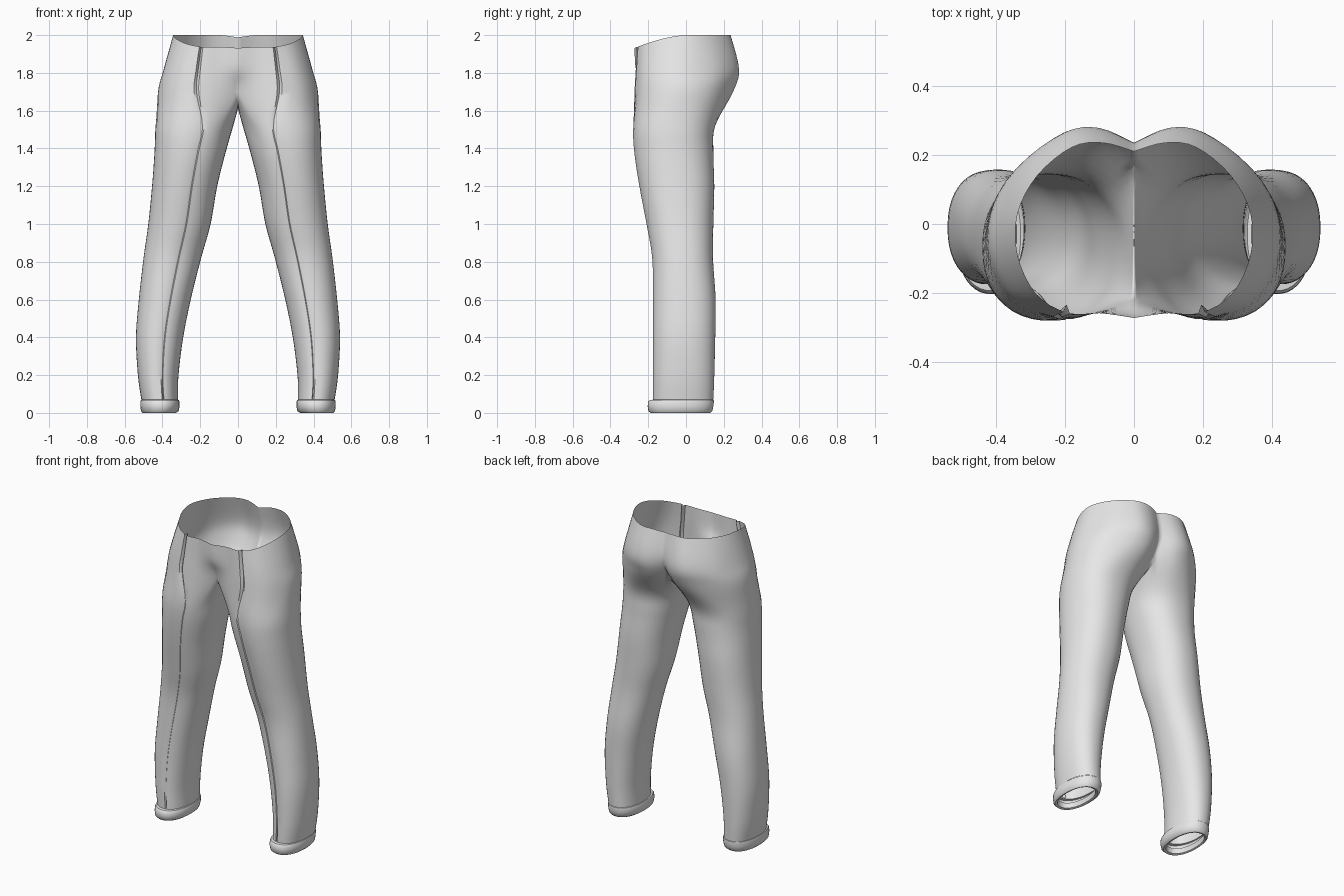
import bpy, bmesh, math
from mathutils import Vector

old = bpy.data.objects.get("Cube")
if old:
    bpy.data.objects.remove(old)

fabric = bpy.data.materials.new("light grey fabric")
fabric.use_nodes = True
GREY = (0.8, 0.8, 0.8, 1)
fabric.diffuse_color = GREY
fabric.node_tree.nodes["Principled BSDF"].inputs["Base Color"].default_value = GREY

OUTER = 36    # column of the back centre seam; column 0 is the front one
INNER = 10    # steps around the inside of the thigh
TOTAL = OUTER + INNER
PLEAT = 8     # column of the front crease
STEPS = 5     # rows between two sections


def spline(p, t):
    """Point on a smooth curve through p, with t counted in segments."""
    k = min(int(t), len(p) - 2)
    f = t - k
    a, b, c, d = p[max(k - 1, 0)], p[k], p[k + 1], p[min(k + 2, len(p) - 1)]
    return (b * 2 + (c - a) * f + (a * 2 - b * 5 + c * 4 - d) * f ** 2
            + (b * 3 - a - c * 3 + d) * f ** 3) / 2


def leg_angle(i):
    if i <= PLEAT:
        deg = -135 + 35 * i / PLEAT
    elif i <= OUTER:
        deg = -100 + 235 * (i - PLEAT) / (OUTER - PLEAT)
    else:
        deg = 135 + 90 * (i - OUTER) / INNER
    return math.radians(deg)


def leg_ring(z, x_in, x_out, front, back):
    def soft(v):
        return math.copysign(abs(v) ** 0.9, v)
    cx, cy = (x_in + x_out) / 2, (front + back) / 2
    rx, ry = (x_out - x_in) / 2, (back - front) / 2
    return [Vector((cx + rx * soft(math.cos(leg_angle(i))),
                    cy + ry * soft(math.sin(leg_angle(i))), z)) for i in range(TOTAL)]


def torso_arc(z, outline):
    pts = [Vector((x, y, z)) for x, y in outline]
    return [spline(pts, i * (len(pts) - 1) / OUTER) for i in range(OUTER + 1)]


def skin(name, rows):
    """Join rows of points, closed rings or open arcs, and mirror the result."""
    bm = bmesh.new()
    grid = [[bm.verts.new(p) for p in row] for row in rows]
    for low, high in zip(grid, grid[1:]):
        count = len(low) if len(high) == TOTAL else OUTER
        for i in range(count):
            j = (i + 1) % len(low)
            bm.faces.new((low[i], low[j], high[j], high[i]))
    mesh = bpy.data.meshes.new(name)
    bm.to_mesh(mesh)
    bm.free()
    mesh.materials.append(fabric)
    obj = bpy.data.objects.new(name, mesh)
    bpy.context.collection.objects.link(obj)
    mirror = obj.modifiers.new("Mirror", 'MIRROR')
    mirror.merge_threshold = 0.0005
    bpy.ops.object.select_all(action='DESELECT')
    obj.select_set(True)
    bpy.context.view_layer.objects.active = obj
    bpy.ops.object.shade_smooth_by_angle(angle=math.radians(45))
    return obj


# Leg sections: height, inner x, outer x, front y, back y
sections = [leg_ring(*s) for s in (
    (0.07, .318, .512, -.175, .145), (0.2, .315, .53, -.175, .15),
    (0.4, .29, .54, -.175, .155), (0.6, .25, .525, -.175, .157),
    (0.82, .195, .5, -.18, .143), (1.0, .145, .475, -.21, .145),
    (1.2, .11, .455, -.248, .15), (1.38, .065, .442, -.275, .145),
    (1.52, .025, .436, -.28, .155))]
leg_count = len(sections)

# Crotch section, its inner part hanging as a U on the centre plane
crotch = torso_arc(1.7, [(0, -.22), (.1, -.255), (.22, -.272), (.345, -.22), (.415, -.1),
                         (.415, .03), (.35, .15), (.22, .235), (.1, .245), (0, .18)])
for i in range(1, INNER):
    a = math.pi * i / INNER
    crotch.append(Vector((0, -.02 + .2 * math.cos(a), 1.7 - .09 * math.sin(a))))
sections.append(crotch)

# Hip and waist arcs, from the front centre round to the back centre
sections.append(torso_arc(1.82, [
    (0, -.265), (.1, -.258), (.21, -.265), (.32, -.215), (.385, -.1),
    (.385, .03), (.32, .17), (.2, .265), (.1, .278), (0, .235)]))
waist = torso_arc(2, [
    (0, -.272), (.1, -.258), (.195, -.258), (.285, -.2), (.337, -.09),
    (.337, .03), (.28, .14), (.18, .222), (.09, .235), (0, .21)])
for p in waist:
    p.z -= 0.068 * max(0, -p.y / .272) ** 1.6
    if p.y > 0:
        p.z -= 0.012 * max(0, 1 - p.x / .08)
sections.append(waist)

# Interpolate every column between the sections
rows = []
for k in range((len(sections) - 1) * STEPS + 1):
    t = k / STEPS
    width = TOTAL if t <= leg_count else OUTER + 1
    row = []
    for i in range(width):
        column = [s[i] for s in sections if i < len(s)]
        p = spline(column, t)
        p.x = max(p.x, 0)
        if t >= leg_count and i in (0, OUTER):
            p.x = 0
        row.append(p)
    # Narrow pressed crease, deepest at waist and hem
    mid = row[PLEAT]
    for i in (PLEAT - 1, PLEAT + 1):
        row[i] = row[i].lerp(mid, 0.6)
    depth = 0.005 + 0.02 * max(0, (mid.z - 1.55) / .4) + 0.018 * max(0, 1 - mid.z / .2)
    mid.y += depth
    rows.append(row)
skin("trousers", rows)

# Turned hem at each ankle, from the inside edge round to the outer top
skin("cuffs", [leg_ring(*s) for s in (
    (.035, .345, .49, -.165, .11), (.004, .34, .495, -.172, .115),
    (0, .328, .505, -.188, .128), (.01, .314, .514, -.199, .139),
    (.035, .309, .517, -.203, .145), (.058, .309, .517, -.201, .148),
    (.068, .313, .514, -.193, .147), (.07, .32, .508, -.174, .142))])
